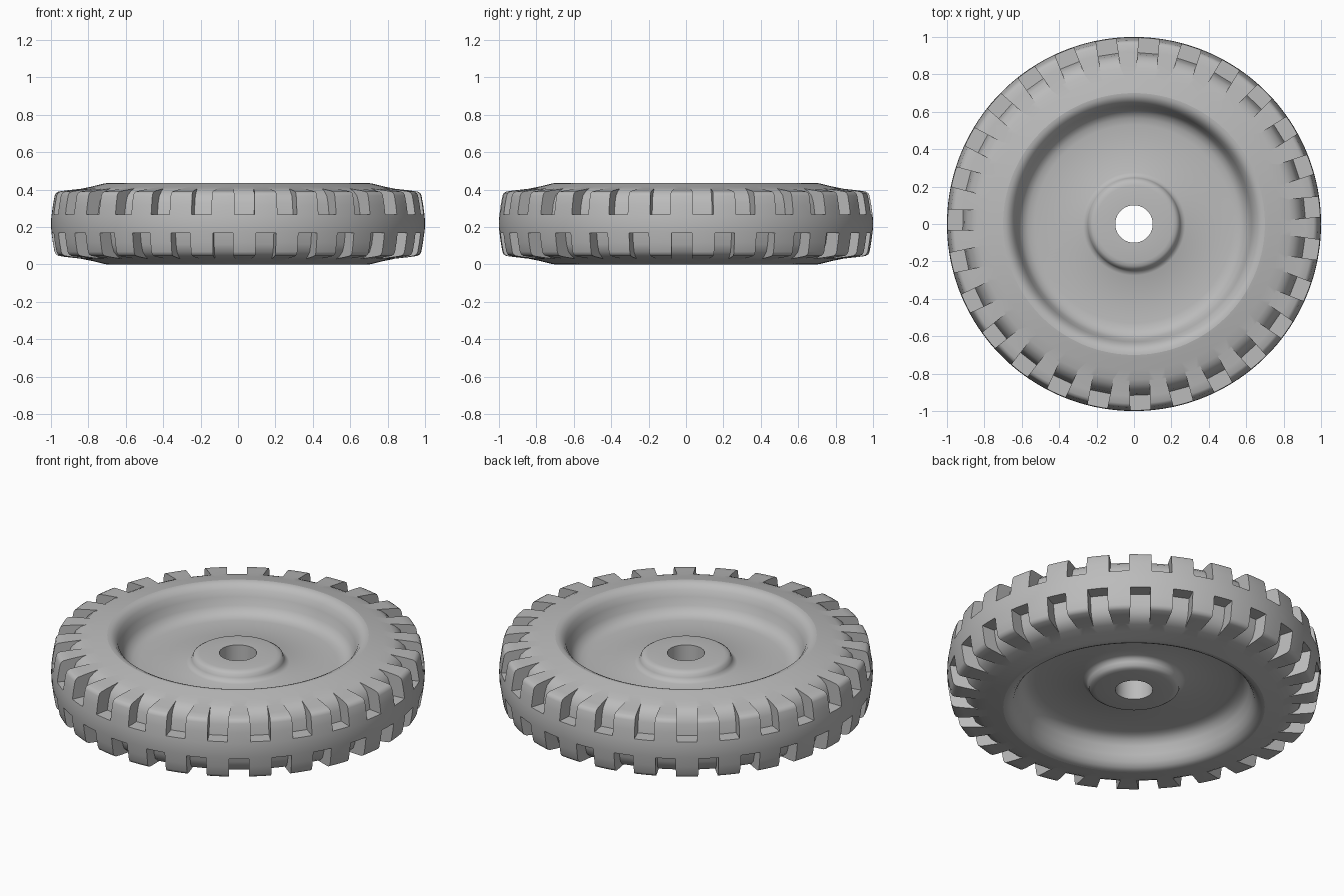
import bpy, bmesh, math
from mathutils import Matrix, Vector

cube = bpy.data.objects.get("Cube")
if cube:
    bpy.data.objects.remove(cube, do_unlink=True)

MID = 0.2175        # height of the wheel's mid plane
LUGS = 27           # tread blocks in each row
STEP = 2 * math.pi / LUGS
SEGMENTS = LUGS * 6

grey = bpy.data.materials.new("plain_grey")
grey.use_nodes = True
grey.diffuse_color = (0.5, 0.5, 0.5, 1)
grey.node_tree.nodes["Principled BSDF"].inputs["Base Color"].default_value = (0.5, 0.5, 0.5, 1)


def make_object(name, bm):
    bmesh.ops.recalc_face_normals(bm, faces=bm.faces)
    mesh = bpy.data.meshes.new(name)
    bm.to_mesh(mesh)
    bm.free()
    obj = bpy.data.objects.new(name, mesh)
    bpy.context.collection.objects.link(obj)
    mesh.materials.append(grey)
    return obj


def smooth(obj, angle):
    bpy.ops.object.select_all(action='DESELECT')
    obj.select_set(True)
    bpy.context.view_layer.objects.active = obj
    bpy.ops.object.shade_smooth_by_angle(angle=math.radians(angle))


def lathe(name, upper):
    """Revolve a closed section, given its half above the mid plane."""
    section = upper + [(r, -h) for r, h in reversed(upper) if h > 0]
    bm = bmesh.new()
    rings = []
    for i in range(SEGMENTS):
        a = 2 * math.pi * i / SEGMENTS
        rings.append([bm.verts.new((r * math.cos(a), r * math.sin(a), MID + h))
                      for r, h in section])
    n = len(section)
    for i in range(SEGMENTS):
        here, there = rings[i], rings[(i + 1) % SEGMENTS]
        for j in range(n):
            k = (j + 1) % n
            bm.faces.new((here[j], there[j], there[k], here[k]))
    return make_object(name, bm)


# Tyre body, from the inner seat out to the crown
tyre = lathe("tyre", [
    (0.70, 0.2175), (0.72, 0.214), (0.78, 0.199), (0.84, 0.187), (0.92, 0.178),
    (0.96, 0.172), (0.974, 0.164), (0.981, 0.15), (0.99, 0.10), (0.998, 0.04), (1.0, 0.0)])

# Dished disc with raised hub and axle hole
disc = lathe("disc_and_hub", [
    (0.10, 0.112), (0.205, 0.112), (0.225, 0.108), (0.24, 0.098), (0.247, 0.08),
    (0.255, 0.064), (0.275, 0.055), (0.53, 0.055), (0.565, 0.06), (0.595, 0.076),
    (0.615, 0.105), (0.63, 0.15), (0.645, 0.185), (0.665, 0.207), (0.685, 0.216),
    (0.70, 0.2175)])

# Tread grooves: two staggered rows of cutters around the shoulders
GROOVE = [(0.915, 0.05), (1.1, 0.05), (1.1, 0.3), (0.79, 0.3), (0.815, 0.196),
          (0.86, 0.176), (0.89, 0.15), (0.905, 0.11)]
HALF_WIDTH = 0.054
bm = bmesh.new()
for side, offset in ((1, 0.0), (-1, 0.5)):
    for i in range(LUGS):
        turn = Matrix.Rotation(math.radians(-88) + (i + offset) * STEP, 3, 'Z')
        ends = [[bm.verts.new(turn @ Vector((r, t, MID + side * h))) for r, h in GROOVE]
                for t in (-HALF_WIDTH, HALF_WIDTH)]
        bm.faces.new(ends[0])
        bm.faces.new(ends[1][::-1])
        for j in range(len(GROOVE)):
            k = (j + 1) % len(GROOVE)
            bm.faces.new((ends[0][j], ends[1][j], ends[1][k], ends[0][k]))
cutter = make_object("groove_cutter", bm)
cutter.hide_render = True

cut = tyre.modifiers.new("tread_grooves", 'BOOLEAN')
cut.operation = 'DIFFERENCE'
cut.solver = 'EXACT'
cut.object = cutter
bpy.ops.object.select_all(action='DESELECT')
tyre.select_set(True)
bpy.context.view_layer.objects.active = tyre
bpy.ops.object.modifier_apply(modifier=cut.name)
bpy.data.objects.remove(cutter, do_unlink=True)

smooth(tyre, 35)
smooth(disc, 50)
